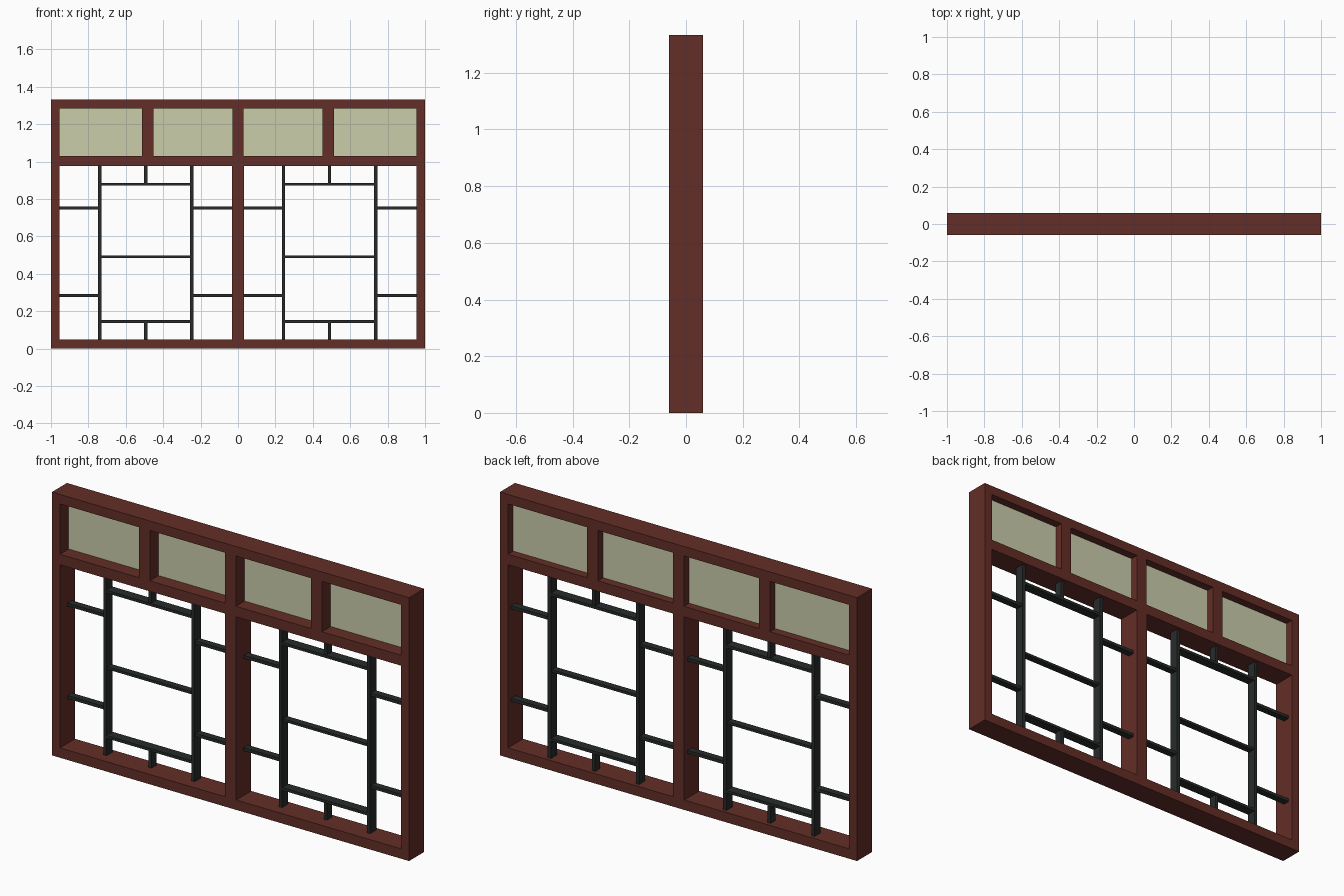
import bpy
import bmesh

if "Cube" in bpy.data.objects:
    bpy.data.objects.remove(bpy.data.objects["Cube"])


def material(name, rgb):
    m = bpy.data.materials.new(name)
    m.diffuse_color = (*rgb, 1)
    m.use_nodes = True
    m.node_tree.nodes["Principled BSDF"].inputs["Base Color"].default_value = m.diffuse_color
    return m


WOOD = material("red_brown_wood", (0.127, 0.027, 0.020))
GLASS = material("pale_green_glass", (0.60, 0.61, 0.41))
IRON = material("dark_iron", (0.021, 0.024, 0.024))


def box(name, mat, x0, x1, y0, y1, z0, z1):
    bm = bmesh.new()
    bmesh.ops.create_cube(bm, size=1)
    for v in bm.verts:
        v.co.x = x1 if v.co.x > 0 else x0
        v.co.y = y1 if v.co.y > 0 else y0
        v.co.z = z1 if v.co.z > 0 else z0
    me = bpy.data.meshes.new(name)
    bm.to_mesh(me)
    bm.free()
    me.materials.append(mat)
    ob = bpy.data.objects.new(name, me)
    bpy.context.collection.objects.link(ob)
    return ob


D, H = 0.06, 1.333

# Outer stiles and rails
for x0, x1 in ((-1, -0.955), (0.955, 1)):
    box("frame_stile", WOOD, x0, x1, -D, D, 0, H)
for name, z0, z1 in (("bottom_rail", 0, 0.05), ("middle_rail", 0.977, 1.03), ("top_rail", 1.285, H)):
    box(name, WOOD, -0.955, 0.955, -D, D, z0, z1)

# Mullions between the rails
box("lower_mullion", WOOD, -0.032, 0.032, -D, D, 0.05, 0.977)
for x0, x1 in ((-0.512, -0.452), (-0.03, 0.03), (0.452, 0.512)):
    box("upper_mullion", WOOD, x0, x1, -D, D, 1.03, 1.285)

# Glass panes in the transom
for x0, x1 in ((-0.955, -0.512), (-0.452, -0.03), (0.03, 0.452), (0.512, 0.955)):
    box("transom_glass", GLASS, x0, x1, 0.010, 0.018, 1.03, 1.285)

# Lattice in each lower opening: left post, right post, outer limits
Y0, Y1 = -0.007, 0.042
for xa, xb, lo, hi in ((-0.740, -0.247, -0.955, -0.032), (0.243, 0.736, 0.032, 0.955)):
    for x in (xa, xb):
        box("lattice_post", IRON, x - 0.009, x + 0.009, Y0, Y1, 0.05, 0.977)
    for z in (0.145, 0.88):
        box("lattice_bar", IRON, xa, xb, Y0, Y1, z - 0.007, z + 0.007)
    box("lattice_middle_bar", IRON, xa, xb, 0, 0.035, 0.484, 0.497)
    # Short struts out to the frame
    xm = (xa + xb) / 2
    for z0, z1 in ((0.05, 0.145), (0.88, 0.977)):
        box("vertical_strut", IRON, xm - 0.009, xm + 0.009, 0, 0.04, z0, z1)
    for z in (0.284, 0.752):
        for x0, x1 in ((lo, xa), (xb, hi)):
            box("side_strut", IRON, x0, x1, 0, 0.035, z - 0.008, z + 0.008)
